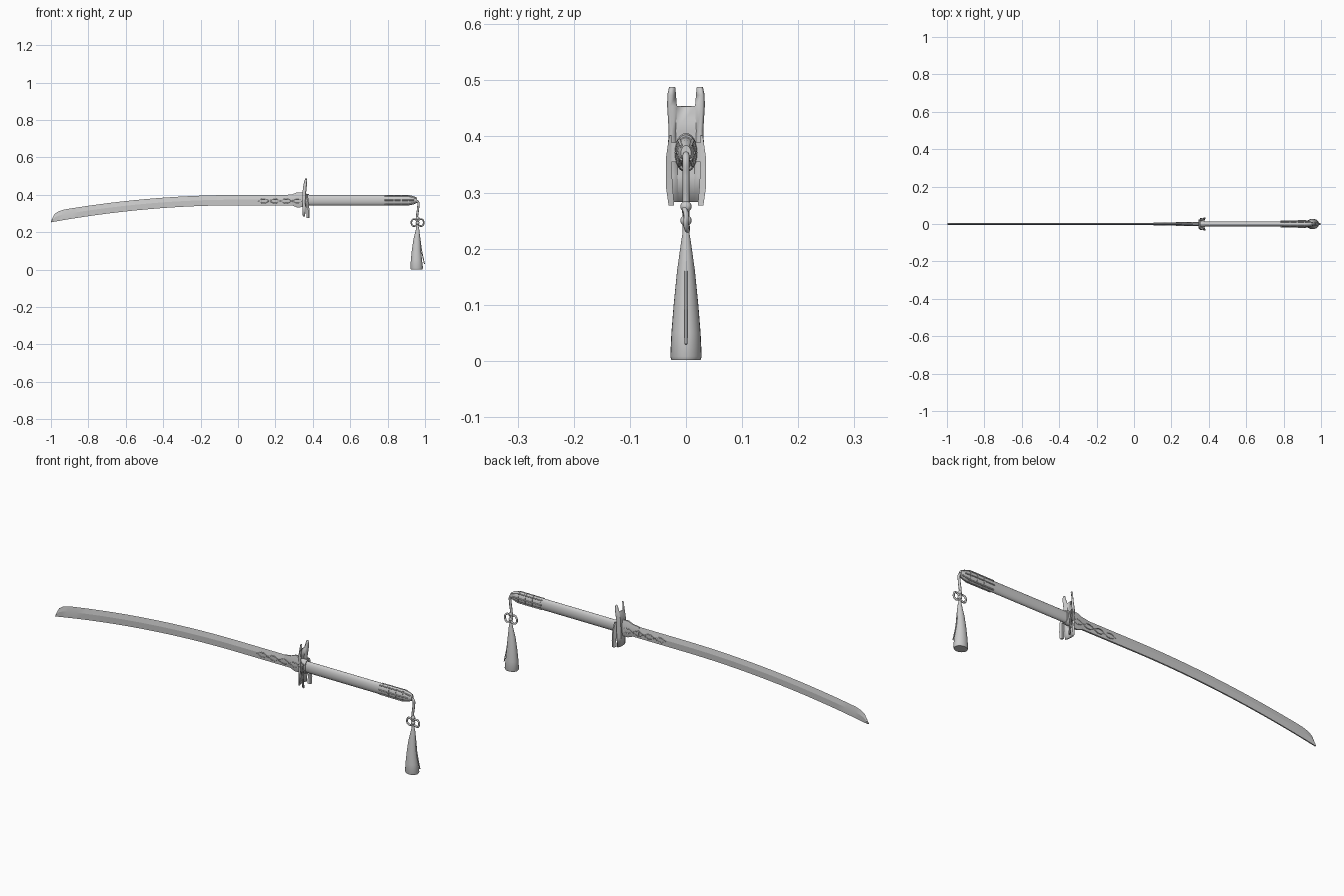
import bpy, bmesh, math
from mathutils import Vector

if "Cube" in bpy.data.objects:
    bpy.data.objects.remove(bpy.data.objects["Cube"])

def finish(ob, angle=35):
    bpy.ops.object.select_all(action='DESELECT')
    ob.select_set(True)
    bpy.context.view_layer.objects.active = ob
    bpy.ops.object.shade_smooth_by_angle(angle=math.radians(angle))
    return ob

def mesh_object(name, bm, angle=35):
    bmesh.ops.recalc_face_normals(bm, faces=bm.faces)
    me = bpy.data.meshes.new(name)
    bm.to_mesh(me)
    bm.free()
    ob = bpy.data.objects.new(name, me)
    bpy.context.collection.objects.link(ob)
    return finish(ob, angle)

def loft(name, rings, angle=35):
    bm = bmesh.new()
    vs = [[bm.verts.new(p) for p in r] for r in rings]
    n = len(rings[0])
    for a, b in zip(vs, vs[1:]):
        for i in range(n):
            bm.faces.new((a[i], a[(i + 1) % n], b[(i + 1) % n], b[i]))
    bm.faces.new(vs[0])
    bm.faces.new(vs[-1])
    return mesh_object(name, bm, angle)

def oval_x(x, ry, rz, zc=0.371, n=24):
    return [(x, ry * math.cos(2 * math.pi * i / n), zc + rz * math.sin(2 * math.pi * i / n)) for i in range(n)]

def oval_z(z, rx, ry, xc, n=24):
    return [(xc + rx * math.cos(2 * math.pi * i / n), ry * math.sin(2 * math.pi * i / n), z) for i in range(n)]

def tube(name, paths, r, cyclic=False, smooth=False):
    cu = bpy.data.curves.new(name, 'CURVE')
    cu.dimensions = '3D'
    cu.bevel_depth = r
    cu.bevel_resolution = 2
    cu.use_fill_caps = True
    for pts in paths:
        if smooth:
            s = cu.splines.new('BEZIER')
            s.bezier_points.add(len(pts) - 1)
            for b, p in zip(s.bezier_points, pts):
                b.co = p
                b.handle_left_type = b.handle_right_type = 'AUTO'
        else:
            s = cu.splines.new('POLY')
            s.points.add(len(pts) - 1)
            for b, p in zip(s.points, pts):
                b.co = (*p, 1)
        s.use_cyclic_u = cyclic
    ob = bpy.data.objects.new(name, cu)
    bpy.context.collection.objects.link(ob)
    return ob

# Blade: sharp convex top edge, ridge line, flat concave back
def blade_ring(x, top=None):
    s = min(x, 0) ** 2
    zb = 0.344 - 0.091 * s
    zt = top if top else 0.399 - 0.090 * s
    t = 0.0055 + 0.0015 * min(x, 0.3)
    zm = zb + 0.55 * (zt - zb)
    return [(x, 0, zt), (x, t, zm), (x, t * 0.7, zb), (x, -t * 0.7, zb), (x, -t, zm)]

tip = [(-1.0, 0.257), (-0.992, 0.277), (-0.98, 0.298), (-0.96, 0.311)]
rings = [blade_ring(*p) for p in tip]
rings += [blade_ring(-0.93 + 0.93 * i / 20) for i in range(21)] + [blade_ring(0.36)]
loft("blade", rings, 12)

# Flared collar between blade and guard
collar = [(0.255, 0.026, 0.006), (0.29, 0.030, 0.008), (0.315, 0.040, 0.010), (0.35, 0.039, 0.011)]
loft("blade_collar", [[(x, t * 0.4, 0.373 + h), (x, t, 0.373 + h * 0.4), (x, t, 0.373 - h * 0.4), (x, t * 0.4, 0.373 - h),
                       (x, -t * 0.4, 0.373 - h), (x, -t, 0.373 - h * 0.4), (x, -t, 0.373 + h * 0.4), (x, -t * 0.4, 0.373 + h)]
                      for x, h, t in collar], 25)

# Lozenge ornament on both blade faces
loz = []
for sy in (-1, 1):
    for i in range(4):
        xc = 0.137 + 0.060 * i
        y = sy * (0.0055 + 0.0012 * i)
        loz.append([(xc - 0.03, y, 0.367), (xc - 0.008, y, 0.378), (xc + 0.008, y, 0.378), (xc + 0.03, y, 0.367),
                    (xc + 0.008, y, 0.356), (xc - 0.008, y, 0.356)])
tube("blade_lozenges", loz, 0.0022, cyclic=True)

# Guard: folded plate with two upper prongs; rows are z, inner y, outer y, inner x, outer x
rows = [(0.283, 0.014, 0.028, 0.350, 0.356), (0.330, 0.016, 0.031, 0.347, 0.358), (0.375, 0.018, 0.030, 0.347, 0.360),
        (0.410, 0.020, 0.028, 0.347, 0.362), (0.454, 0.018, 0.031, 0.353, 0.366), (0.474, 0.020, 0.031, 0.358, 0.367),
        (0.488, 0.021, 0.028, 0.362, 0.366)]
bm = bmesh.new()
grid = [[bm.verts.new((x, y, z)) for y, x in ((-yo, xo), (-yi, xi), (yi, xi), (yo, xo))] for z, yi, yo, xi, xo in rows]
for k, (a, b) in enumerate(zip(grid, grid[1:])):
    for i in range(3):
        if i != 1 or k < 4:
            bm.faces.new((a[i], a[i + 1], b[i + 1], b[i]))
guard = mesh_object("guard_plate", bm, 20)
m = guard.modifiers.new("thickness", 'SOLIDIFY')
m.thickness = 0.007
m.offset = 0

# Lower side wings on the handle side of the guard
wing = [(0.277, 0.021, 0.031, 0.374), (0.312, 0.024, 0.036, 0.373), (0.360, 0.026, 0.036, 0.370), (0.402, 0.025, 0.030, 0.364)]
for side, s in (("front", -1), ("back", 1)):
    loft("guard_wing_" + side, [[(x - 0.007, s * yi, z), (x + 0.003, s * yo, z), (x + 0.009, s * yo, z), (x + 0.005, s * yi, z)]
                                for z, yi, yo, x in wing], 20)
loft("guard_ring", [oval_x(0.345, 0.017, 0.033), oval_x(0.368, 0.021, 0.035), oval_x(0.380, 0.019, 0.032)])
bm = bmesh.new()
bmesh.ops.create_cube(bm, size=1)
for v in bm.verts:
    v.co = Vector((0.364 + v.co.x * 0.02, v.co.y * 0.052, 0.372 + v.co.z * 0.035))
mesh_object("guard_bridge", bm)

# Handle and pommel cap
loft("handle", [oval_x(0.36, 0.0145, 0.028), oval_x(0.80, 0.0145, 0.028)])
loft("pommel", [oval_x(0.79, 0.0155, 0.027), oval_x(0.915, 0.0165, 0.027), oval_x(0.937, 0.015, 0.023),
                oval_x(0.957, 0.009, 0.013)])

# Raised straps round the pommel
for i, x in enumerate((0.835, 0.873, 0.911)):
    loft("pommel_band_%d" % (i + 1), [oval_x(x - 0.003, 0.0165, 0.027), oval_x(x - 0.003, 0.0185, 0.029),
                                     oval_x(x + 0.003, 0.0185, 0.029), oval_x(x + 0.003, 0.0165, 0.027)])
straps = []
for s in (-1, 1):
    straps.append([(0.782, s * 0.016, 0.371), (0.915, s * 0.0175, 0.371), (0.940, s * 0.014, 0.371)])
    for d in (-1, 1):
        straps.append([(0.782, s * 0.011, 0.371 + d * 0.022), (0.915, s * 0.012, 0.371 + d * 0.022),
                       (0.952, s * 0.008, 0.371 + d * 0.011)])
tube("pommel_straps", straps, 0.003)

# Hanging cord, knots and bow
tube("cord", [[(0.945, 0, 0.371), (0.962, 0, 0.362), (0.963, 0, 0.33), (0.957, 0, 0.28), (0.96, 0, 0.22)]], 0.006, smooth=True)
for nm, z, r in (("upper_knot", 0.275, 0.010), ("bow_knot", 0.250, 0.010)):
    bm = bmesh.new()
    bmesh.ops.create_uvsphere(bm, u_segments=16, v_segments=10, radius=r)
    bmesh.ops.translate(bm, verts=bm.verts, vec=(0.96, 0, z))
    mesh_object(nm, bm)
tube("bow_loops", [[(0.96, 0, 0.252), (0.96 + s * 0.018, -0.003, 0.270), (0.96 + s * 0.030, 0, 0.263),
                    (0.96 + s * 0.030, 0, 0.240), (0.96 + s * 0.016, 0.003, 0.233)] for s in (-1, 1)],
     0.0045, cyclic=True, smooth=True)

# Tassel skirt and loose strand
prof = [(0.235, 0.005, 0.005, 0.960), (0.21, 0.010, 0.009, 0.960), (0.16, 0.0185, 0.016, 0.956), (0.10, 0.025, 0.022, 0.954),
        (0.05, 0.030, 0.026, 0.954), (0.008, 0.034, 0.028, 0.955), (0.002, 0.031, 0.026, 0.955)]
loft("tassel", [oval_z(z, rx, ry, xc) for z, rx, ry, xc in prof])
tube("loose_strand", [[(0.963, 0, 0.22), (0.972, 0, 0.17), (0.982, 0, 0.10), (0.997, 0, 0.03)]], 0.0025, smooth=True)
